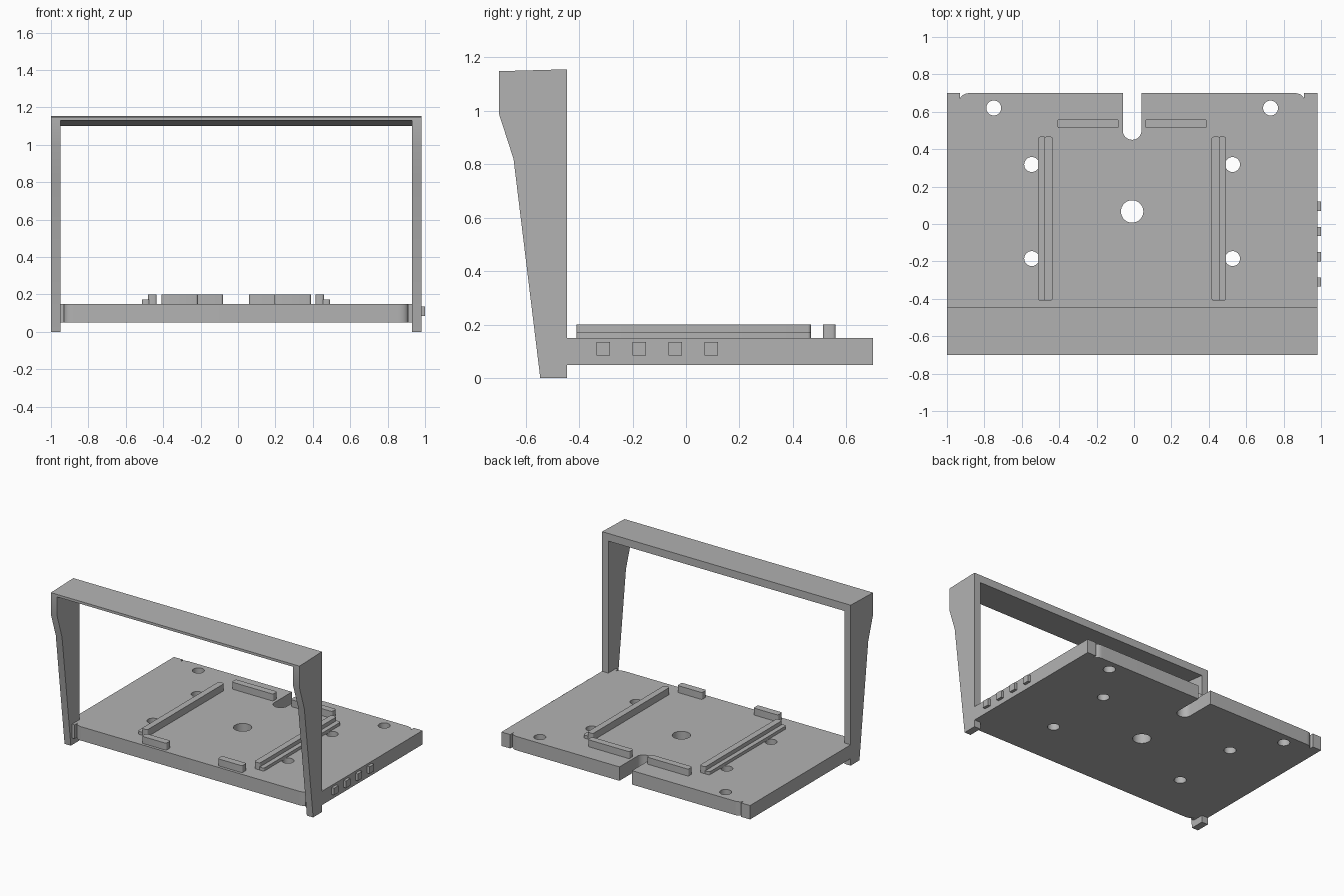
import bpy, bmesh
from math import sin, cos, pi
from mathutils import Vector

if "Cube" in bpy.data.objects:
    bpy.data.objects.remove(bpy.data.objects["Cube"])

CX = -0.01          # mid-plane of the tray
BOTTOM, TOP = 0.05, 0.15

grey = bpy.data.materials.new("light_grey")
grey.use_nodes = True
grey.diffuse_color = (0.45, 0.45, 0.45, 1)
grey.node_tree.nodes["Principled BSDF"].inputs["Base Color"].default_value = grey.diffuse_color


def arc(cx, cy, rx, ry, a0, a1, n=8):
    """Points along an elliptical arc, angles in quarter turns."""
    steps = [(a0 + (a1 - a0) * i / n) * pi / 2 for i in range(n + 1)]
    return [(cx + rx * cos(a), cy + ry * sin(a)) for a in steps]


def extrude(bm, points, offset):
    face = bm.faces.new([bm.verts.new(p) for p in points])
    new = bmesh.ops.extrude_face_region(bm, geom=[face])["geom"]
    bmesh.ops.translate(bm, verts=[v for v in new if isinstance(v, bmesh.types.BMVert)],
                        vec=Vector(offset))


def finish(name, bm):
    bmesh.ops.recalc_face_normals(bm, faces=bm.faces)
    mesh = bpy.data.meshes.new(name)
    bm.to_mesh(mesh)
    bm.free()
    mesh.materials.append(grey)
    obj = bpy.data.objects.new(name, mesh)
    bpy.context.collection.objects.link(obj)
    return obj


def slab(name, outline, z0, z1):
    """Plan outline raised from z0 to z1."""
    bm = bmesh.new()
    extrude(bm, [(x, y, z0) for x, y in outline], (0, 0, z1 - z0))
    return finish(name, bm)


def beam(name, profile, x0, x1):
    """Side profile swept along x."""
    bm = bmesh.new()
    extrude(bm, [(x0, y, z) for y, z in profile], (x1 - x0, 0, 0))
    return finish(name, bm)


def bar(name, x0, x1, y0, y1, z1, r=0.012):
    """Strip on the tray with rounded upright corners."""
    pts = []
    corners = [(x1 - r, y1 - r), (x0 + r, y1 - r), (x0 + r, y0 + r), (x1 - r, y0 + r)]
    for q, (x, y) in enumerate(corners):
        pts += arc(x, y, r, r, q, q + 1, 4)
    return slab(name, pts, TOP - 0.005, z1)


# Tray: right half of the outline, mirrored, with rear slot and corner reliefs
half = [(0.867, -0.53)] + arc(0.867, -0.495, 0.053, 0.035, -1, 0)[1:]
half += [(0.92, -0.53), (0.94, -0.53), (0.94, -0.445), (0.99, -0.445),
         (0.99, 0.70), (0.92, 0.70)]
half += arc(0.867, 0.665, 0.053, 0.035, 0, 1)
half += [(0.05, 0.70)] + arc(0, 0.50, 0.05, 0.05, 0, -1)
outline = [(CX + x, y) for x, y in half] + [(CX - x, y) for x, y in half[-2::-1]]
tray = slab("tray", outline, BOTTOM, TOP)

# Screw holes and the centre hole
holes = [(0, 0.067, 0.06)]
for s in (-1, 1):
    holes += [(s * 0.74, 0.62, 0.04), (s * 0.537, 0.318, 0.04), (s * 0.537, -0.185, 0.04)]
bm = bmesh.new()
for x, y, r in holes:
    extrude(bm, [(px, py, 0) for px, py in arc(CX + x, y, r, r, 0, 4, 32)[:-1]], (0, 0, 0.3))
cutter = finish("hole_cutter", bm)
cutter.hide_render = True
cut = tray.modifiers.new("holes", "BOOLEAN")
cut.operation, cut.solver, cut.object = "DIFFERENCE", "EXACT", cutter
bpy.context.view_layer.objects.active = tray
bpy.ops.object.modifier_apply(modifier=cut.name)
bpy.data.objects.remove(cutter)

# Handle: two tapered legs and the top bar with a sloping underside
leg = [(-0.545, 0), (-0.445, 0), (-0.445, 1.155), (-0.70, 1.148), (-0.70, 0.99), (-0.645, 0.82)]
beam("right_leg", leg, CX - 0.99, CX - 0.94)
beam("left_leg", leg, CX + 0.94, CX + 0.99)
beam("top_bar", [(-0.445, 1.10), (-0.445, 1.155), (-0.70, 1.148), (-0.70, 1.13)],
     CX - 0.94, CX + 0.94)

# Guide rails and end stops, on both sides
for side, s in (("right", -1), ("left", 1)):
    def span(a, b):
        return sorted((CX + s * a, CX + s * b))
    bar(side + "_rail", *span(0.425, 0.47), -0.41, 0.467, 0.20)
    bar(side + "_rail_step", *span(0.46, 0.503), -0.41, 0.467, 0.172)
    bar(side + "_rear_stop", *span(0.07, 0.40), 0.512, 0.56, 0.20)
    bar(side + "_front_stop", *span(0.205, 0.40), -0.51, -0.46, 0.20)

# Small square studs along the left edge
for i in range(4):
    y = -0.31 + i * 0.135
    beam(f"side_stud_{i + 1}", [(y - 0.025, 0.085), (y + 0.025, 0.085),
                                (y + 0.025, 0.135), (y - 0.025, 0.135)], 0.975, 1.0)

# Smooth the round walls, keep the corners crisp
for obj in bpy.context.collection.objects:
    obj.select_set(obj.type == "MESH")
bpy.ops.object.shade_smooth_by_angle(angle=0.6)
